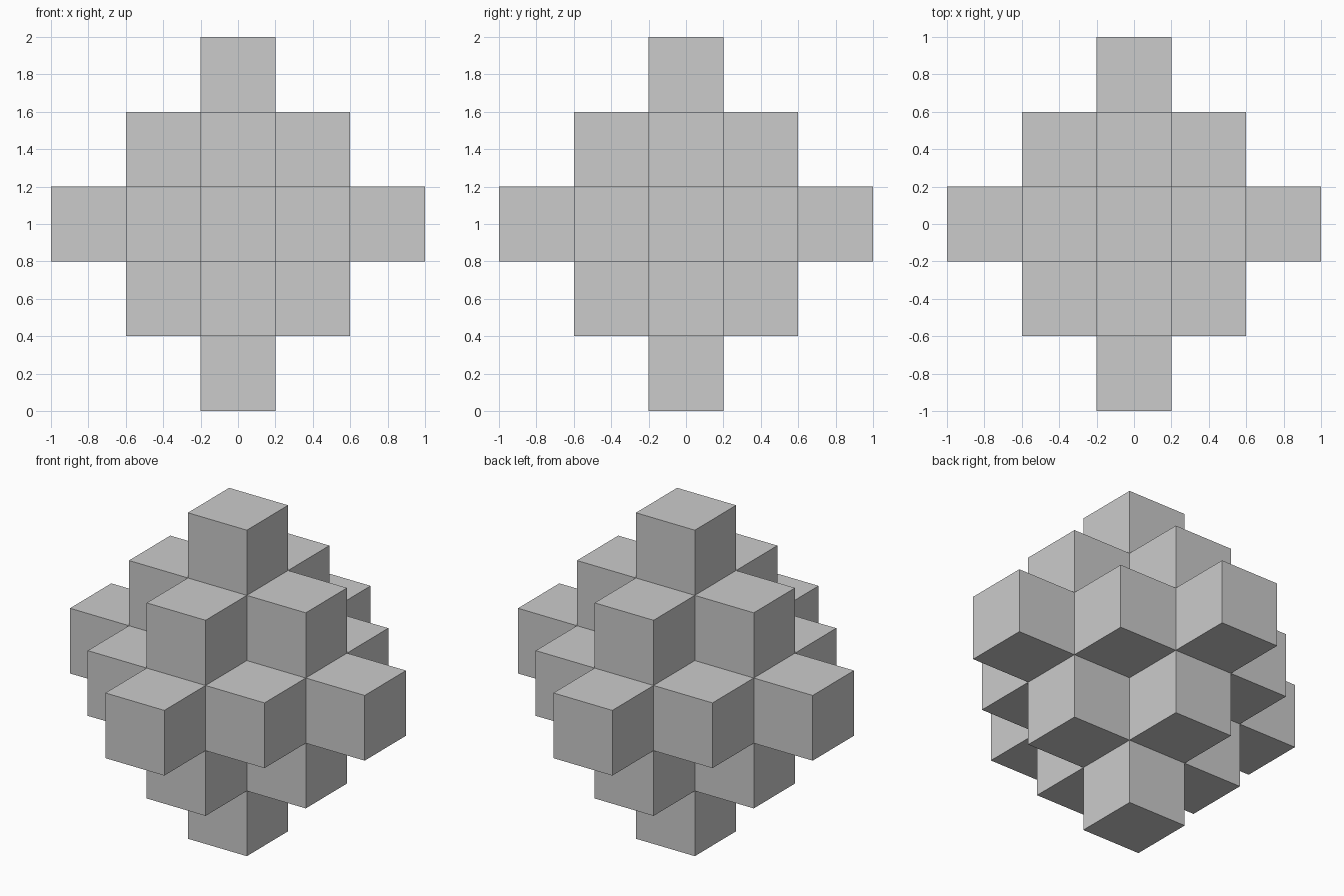
import bpy, bmesh
from mathutils import Vector

if "Cube" in bpy.data.objects:
    bpy.data.objects.remove(bpy.data.objects["Cube"])

SIZE = 0.4      # edge of one cube
REACH = 2       # cubes from the centre to each tip


def filled(cell):
    return sum(abs(c) for c in cell) <= REACH


def add_face(bm, cell, axis, sign):
    # one square on the side of a cell facing along the axis
    normal, u, v = Vector(), Vector(), Vector()
    normal[axis] = sign
    u[(axis + 1) % 3] = 1
    v[(axis + 2) % 3] = sign
    mid = Vector(cell) + normal / 2
    corners = [mid + (u * a + v * b) / 2
               for a, b in ((-1, -1), (1, -1), (1, 1), (-1, 1))]
    bm.faces.new([bm.verts.new(p * SIZE + Vector((0, 0, 1))) for p in corners])


# stepped octahedron of cubes: keep only the faces that border empty space
bm = bmesh.new()
span = range(-REACH, REACH + 1)
for cell in [(x, y, z) for x in span for y in span for z in span]:
    if not filled(cell):
        continue
    for axis in range(3):
        for sign in (-1, 1):
            neighbour = list(cell)
            neighbour[axis] += sign
            if not filled(neighbour):
                add_face(bm, cell, axis, sign)

# join the squares into one closed shell
bmesh.ops.remove_doubles(bm, verts=bm.verts, dist=0.001)

mesh = bpy.data.meshes.new("stepped_cube_cluster")
bm.to_mesh(mesh)
bm.free()
bpy.context.collection.objects.link(
    bpy.data.objects.new("stepped_cube_cluster", mesh))
